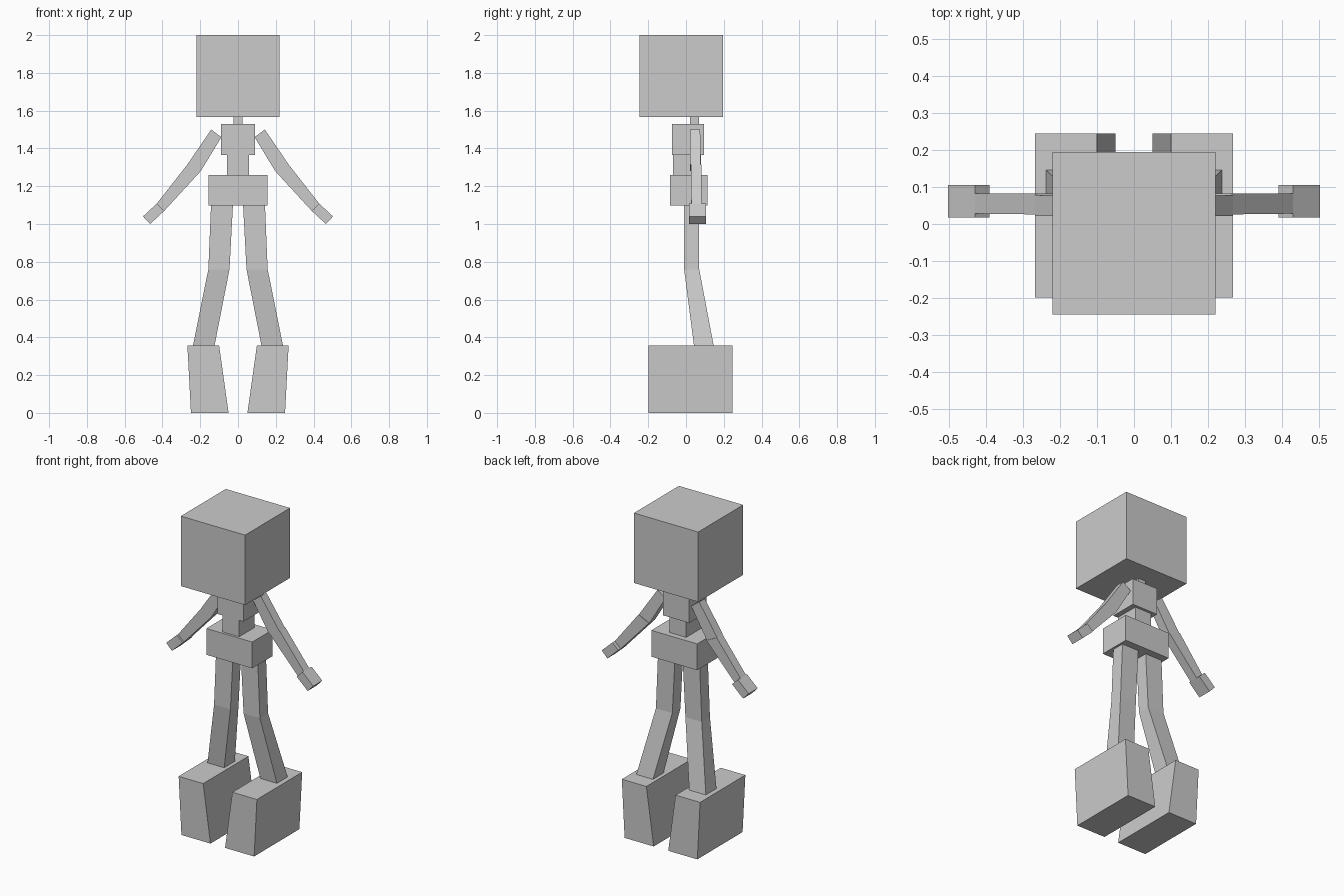
import bpy
import bmesh

cube = bpy.data.objects.get("Cube")
if cube:
    bpy.data.objects.remove(cube, do_unlink=True)

GREY = (0.6, 0.6, 0.6, 1.0)
grey = bpy.data.materials.new("plain_grey")
grey.use_nodes = True
grey.diffuse_color = GREY
grey.node_tree.nodes["Principled BSDF"].inputs["Base Color"].default_value = GREY


def loft(name, sections, side=1):
    """Flat-sided solid through four-cornered sections: (x, z), (x, z), y range."""
    bm = bmesh.new()
    rings = []
    for (xa, za), (xb, zb), (y0, y1) in sections:
        corners = ((xa, y0, za), (xb, y0, zb), (xb, y1, zb), (xa, y1, za))
        rings.append([bm.verts.new((side * x, y, z)) for x, y, z in corners])
    for low, high in zip(rings, rings[1:]):
        for i in range(4):
            j = (i + 1) % 4
            bm.faces.new((low[i], low[j], high[j], high[i]))
    bm.faces.new(rings[0])
    bm.faces.new(rings[-1])
    bmesh.ops.recalc_face_normals(bm, faces=bm.faces)
    mesh = bpy.data.meshes.new(name)
    bm.to_mesh(mesh)
    bm.free()
    mesh.materials.append(grey)
    obj = bpy.data.objects.new(name, mesh)
    bpy.context.collection.objects.link(obj)
    return obj


def level(x0, x1, y0, y1, z):
    """Horizontal section."""
    return (x0, z), (x1, z), (y0, y1)


def block(name, half, y0, y1, z0, z1):
    return loft(name, [level(-half, half, y0, y1, z) for z in (z0, z1)])


# Head and trunk
block("head", 0.22, -0.245, 0.195, 1.567, 2.0)
block("neck", 0.025, 0.02, 0.07, 1.53, 1.567)
block("chest", 0.089, -0.074, 0.096, 1.364, 1.53)
block("waist", 0.057, -0.07, 0.08, 1.26, 1.364)
block("pelvis", 0.157, -0.085, 0.115, 1.097, 1.26)

# Limbs, built once for each side
shoulder = (0.142, 1.50), (0.088, 1.46)
elbow = (0.268, 1.315), (0.197, 1.28)
wrist = (0.43, 1.108), (0.39, 1.07)
fingertip = (0.503, 1.04), (0.465, 1.0)

for label, side in (("left", 1), ("right", -1)):
    loft(label + "_upper_arm", [(*shoulder, (0.02, 0.075)), (*elbow, (0.022, 0.078))], side)
    loft(label + "_forearm", [(*elbow, (0.026, 0.082)), (*wrist, (0.028, 0.082))], side)
    loft(label + "_hand", [(*wrist, (0.017, 0.106)), (*fingertip, (0.017, 0.106))], side)
    loft(label + "_leg", [
        level(0.027, 0.143, -0.01, 0.07, 1.097),
        level(0.045, 0.157, -0.01, 0.07, 0.76),
        level(0.124, 0.238, 0.042, 0.146, 0.358),
    ], side)
    loft(label + "_foot", [
        level(0.05, 0.249, -0.198, 0.245, 0.0),
        level(0.1, 0.268, -0.198, 0.245, 0.358),
    ], side)
